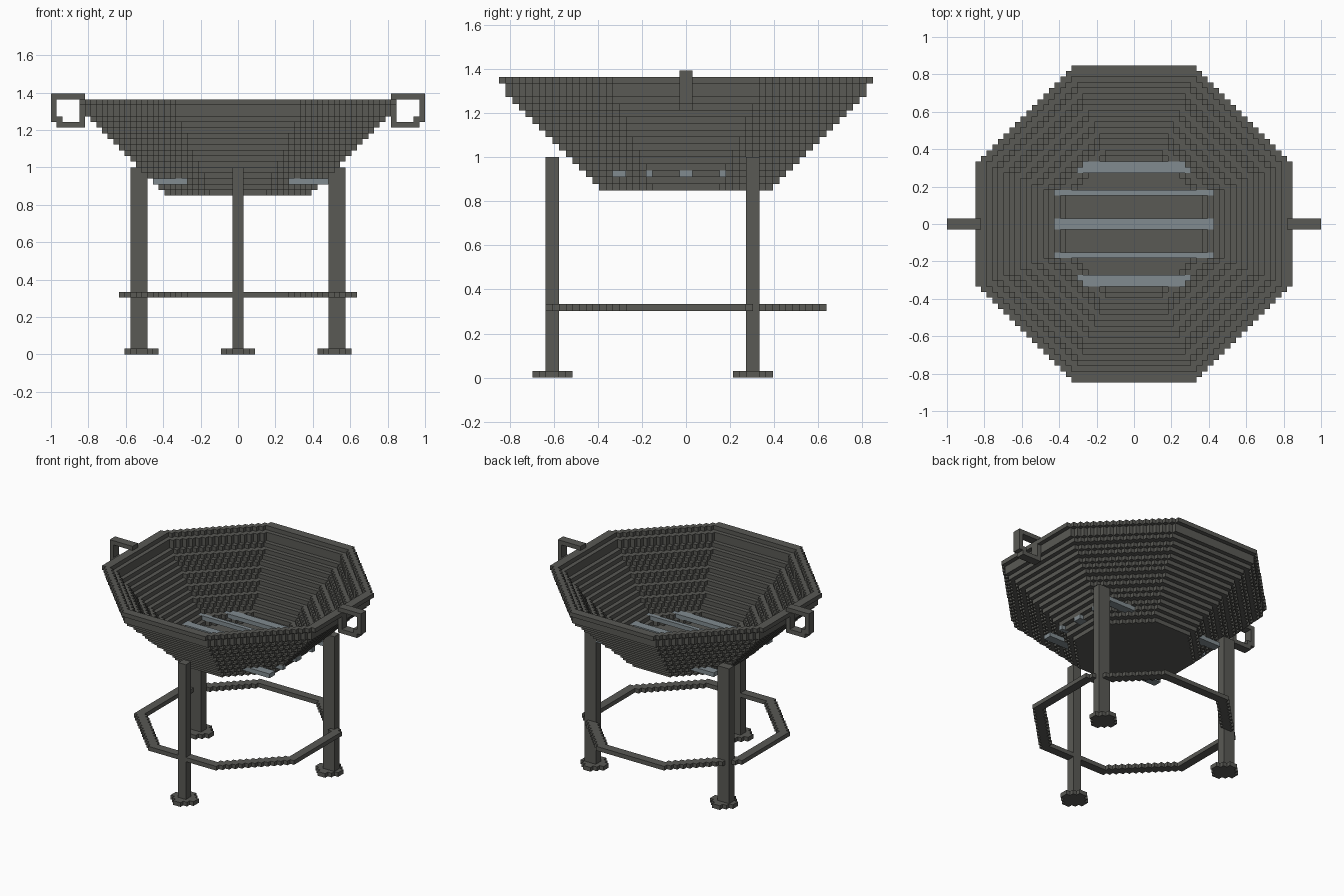
import bpy, bmesh
from mathutils import Vector

U = 2 / 66  # size of one cubic cell

cube = bpy.data.objects.get("Cube")
if cube:
    bpy.data.objects.remove(cube, do_unlink=True)


def material(name, rgb):
    m = bpy.data.materials.new(name)
    m.use_nodes = True
    m.diffuse_color = (*rgb, 1)
    m.node_tree.nodes["Principled BSDF"].inputs["Base Color"].default_value = (*rgb, 1)
    return m


iron = material("dark_iron", (0.1, 0.1, 0.09))
steel = material("grate_steel", (0.22, 0.26, 0.28))


def octagon(h, cx=0, cy=0):
    """Cells of a stepped octagon, h cells from centre to flat side."""
    limit = 1.415 * (h - 0.5)
    return {(cx + x, cy + y) for x in range(-h, h) for y in range(-h, h)
            if abs(x + 0.5) + abs(y + 0.5) <= limit}


def layer(plan, z):
    return {(x, y, z) for x, y in plan}


def block(x0, x1, y0, y1, z0, z1):
    return {(x, y, z) for x in range(x0, x1) for y in range(y0, y1) for z in range(z0, z1)}


def build(name, cells, mat):
    """Mesh the outer faces of a set of cells."""
    bm = bmesh.new()
    verts = {}

    def vert(p):
        key = tuple(round(c) for c in p)
        if key not in verts:
            verts[key] = bm.verts.new(Vector(key) * U)
        return verts[key]

    for cell in cells:
        for axis in range(3):
            for side in (0, 1):
                n = list(cell)
                n[axis] += 2 * side - 1
                if tuple(n) in cells:
                    continue
                u, v = Vector((0, 0, 0)), Vector((0, 0, 0))
                u[(axis + 1) % 3] = 1
                v[(axis + 2) % 3] = 1
                o = Vector(cell)
                o[axis] += side
                ring = [o, o + u, o + u + v, o + v]
                if not side:
                    ring.reverse()
                bm.faces.new([vert(p) for p in ring])
    me = bpy.data.meshes.new(name)
    bm.to_mesh(me)
    bm.free()
    me.materials.append(mat)
    ob = bpy.data.objects.new(name, me)
    bpy.context.collection.objects.link(ob)


# Grate bars running across the bowl
grate = set()
for y0, y1 in ((-11, -9), (-6, -5), (-1, 1), (5, 6), (9, 11)):
    grate |= block(-15, 16, y0, y1, 30, 31)
build("grate_bars", grate, steel)

# Flared bowl: solid floor, then two-cell-thick stepped rings
bowl = layer(octagon(13), 28)
for r in range(1, 17):
    h = 13 + r - (r > 14)
    bowl |= layer(octagon(h) - octagon(h - 2), 28 + r)
build("bowl", bowl - grate, iron)

# Brace ring between the legs
build("brace_ring", layer(octagon(21) - octagon(19), 10), iron)

# Three legs with round feet
for name, leg, foot in (("front", (-1, 1, -21, -19), (0, -20)),
                        ("left", (16, 19, 9, 11), (17, 10)),
                        ("right", (-19, -16, 9, 11), (-17, 10))):
    build(name + "_leg", block(*leg, 1, 33), iron)
    build(name + "_foot", layer(octagon(3, *foot), 0), iron)

# Loop handles on both sides of the rim
handle = (block(32, 33, -1, 1, 41, 46) | block(28, 33, -1, 1, 45, 46)
          | block(27, 32, -1, 1, 40, 41) | block(31, 32, -1, 1, 41, 42)
          | block(27, 28, -1, 1, 41, 46))
build("left_handle", handle, iron)
build("right_handle", {(-1 - x, y, z) for x, y, z in handle}, iron)
